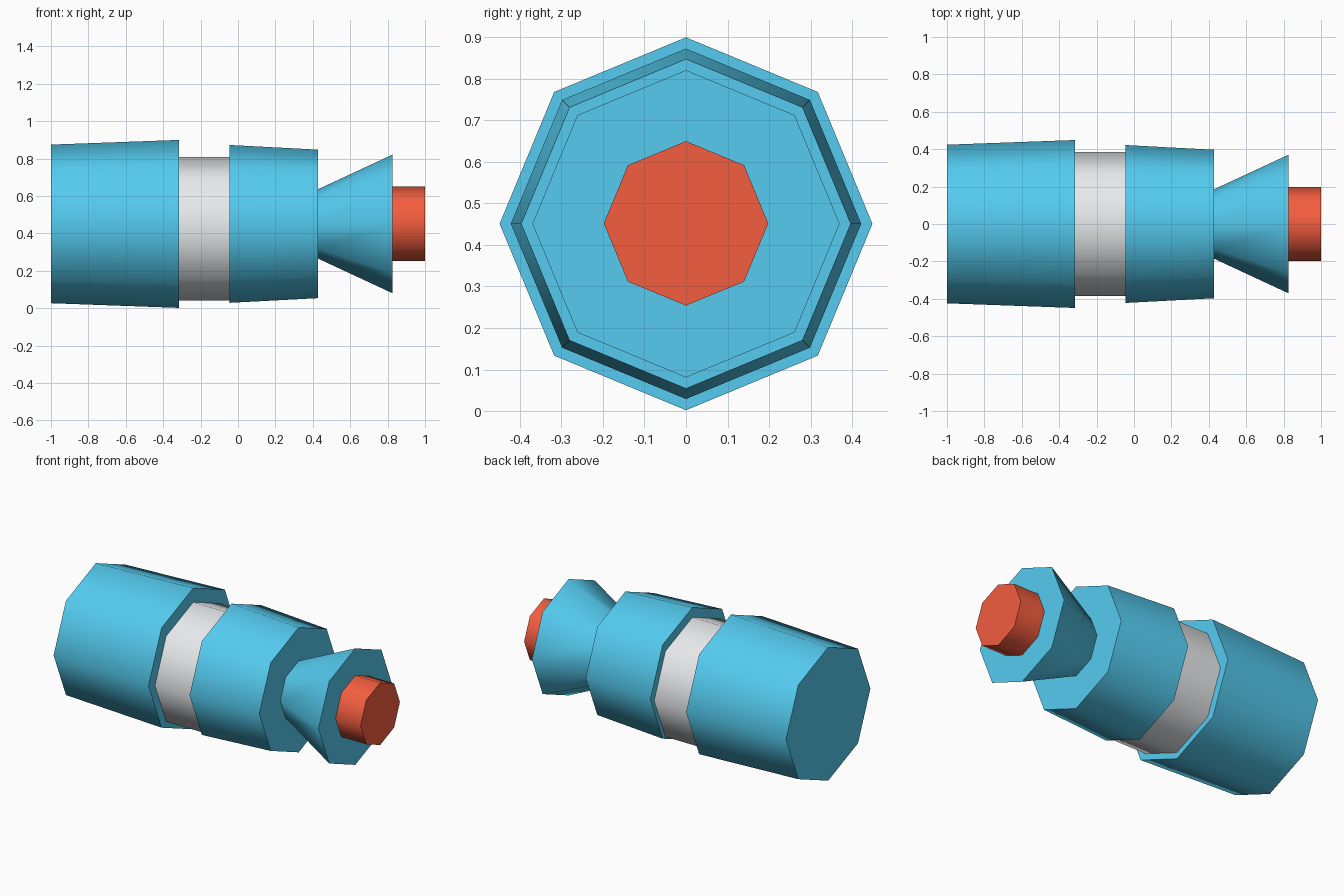
import bpy, math
from mathutils import Matrix

if "Cube" in bpy.data.objects:
    bpy.data.objects.remove(bpy.data.objects["Cube"])

SIDES = 8


def material(name, color):
    m = bpy.data.materials.new(name)
    m.diffuse_color = color
    m.use_nodes = True
    m.node_tree.nodes["Principled BSDF"].inputs["Base Color"].default_value = m.diffuse_color
    return m


blue = material("sky_blue", (0.09, 0.6, 0.87, 1))
red = material("orange_red", (0.9, 0.11, 0.05, 1))
white = material("off_white", (0.8, 0.82, 0.84, 1))


def section(name, x0, x1, r0, r1, mat, z=0.45):
    """Octagonal frustum lying along x, from radius r0 at x0 to r1 at x1."""
    bpy.ops.mesh.primitive_cone_add(vertices=SIDES, radius1=r0, radius2=r1, depth=x1 - x0)
    ob = bpy.context.object
    ob.name = name
    ob.data.transform(Matrix.Rotation(math.pi / 2, 4, 'Y'))
    ob.location = ((x0 + x1) / 2, 0, z)
    ob.data.materials.append(mat)
    bpy.ops.object.shade_smooth_by_angle(angle=math.radians(50))
    # hard seam along the front side
    attr = ob.data.attributes.get("sharp_edge") or ob.data.attributes.new("sharp_edge", 'BOOLEAN', 'EDGE')
    for e in ob.data.edges:
        a, b = (ob.data.vertices[i].co for i in e.vertices)
        if abs(a.z) < 1e-3 and abs(b.z) < 1e-3 and a.y < 0 and b.y < 0:
            attr.data[e.index].value = True
    return ob


# Main barrel, pale collar, middle barrel, flared bell and tip
section("rear_barrel", -1.0, -0.315, 0.424, 0.449, blue, 0.451)
section("collar", -0.315, -0.045, 0.384, 0.384, white, 0.426)
section("middle_barrel", -0.045, 0.427, 0.422, 0.397, blue, 0.451)
section("flared_bell", 0.427, 0.825, 0.185, 0.37, blue, 0.451)
section("tip", 0.825, 1.0, 0.198, 0.198, red, 0.452)
